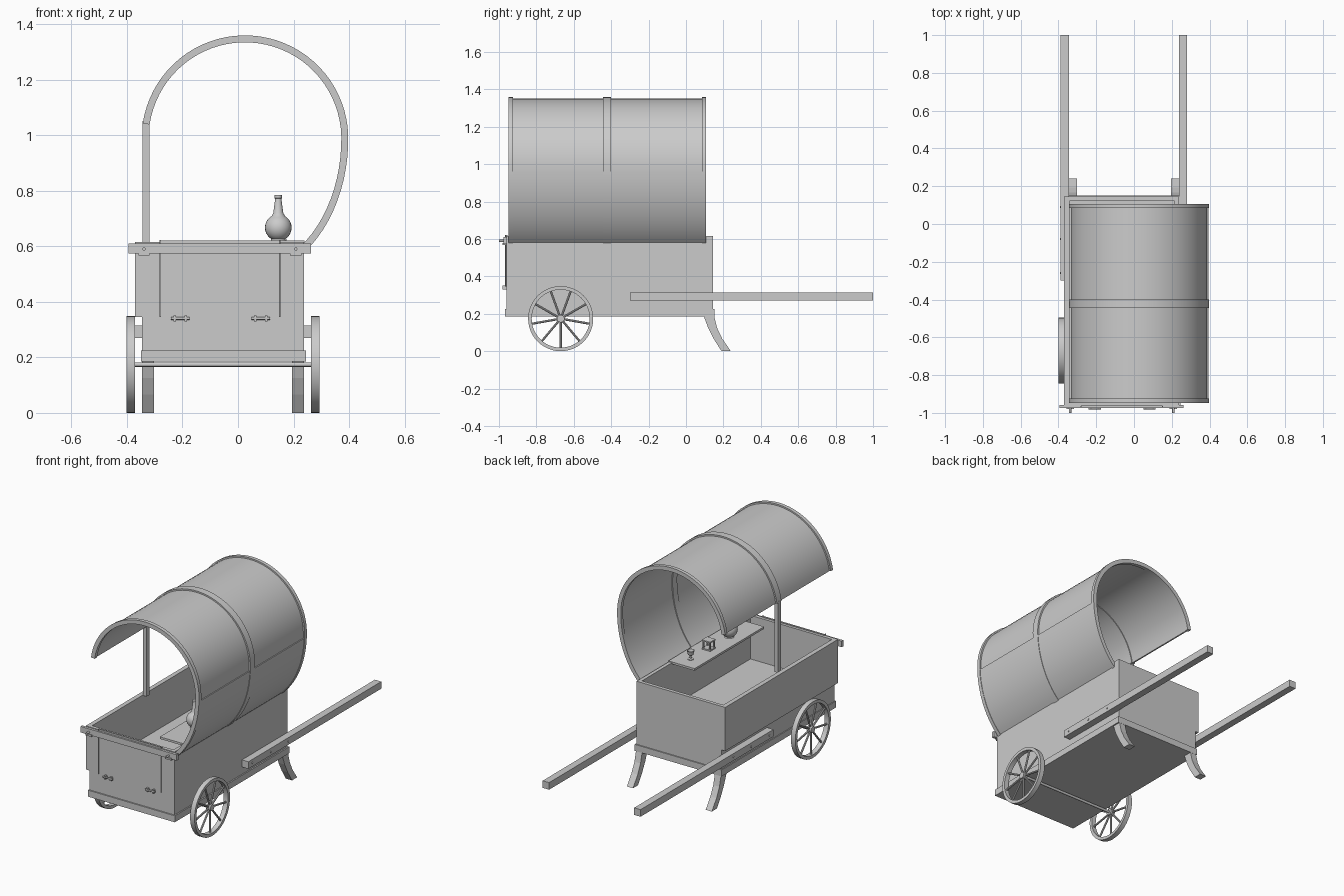
import bpy, bmesh
from math import sin, cos, pi, radians
from mathutils import Vector

if "Cube" in bpy.data.objects:
    bpy.data.objects.remove(bpy.data.objects["Cube"])

CX = -0.054  # centre line of the cart body


def finish(name, bm, smooth=False):
    bmesh.ops.recalc_face_normals(bm, faces=bm.faces)
    me = bpy.data.meshes.new(name)
    bm.to_mesh(me)
    bm.free()
    ob = bpy.data.objects.new(name, me)
    bpy.context.collection.objects.link(ob)
    if smooth:
        bpy.ops.object.select_all(action='DESELECT')
        ob.select_set(True)
        bpy.context.view_layer.objects.active = ob
        bpy.ops.object.shade_smooth_by_angle(angle=radians(35))
    return ob


def add_box(bm, x0, x1, y0, y1, z0, z1):
    vs = bmesh.ops.create_cube(bm, size=1)['verts']
    for v in vs:
        v.co = ((x0 + x1) / 2 + v.co.x * (x1 - x0), (y0 + y1) / 2 + v.co.y * (y1 - y0),
                (z0 + z1) / 2 + v.co.z * (z1 - z0))


def box(name, *d):
    bm = bmesh.new()
    add_box(bm, *d)
    return finish(name, bm)


def add_rod(bm, p, q, r, n=12):
    p, q = Vector(p), Vector(q)
    vs = bmesh.ops.create_cone(bm, cap_ends=True, segments=n, radius1=r, radius2=r, depth=(q - p).length)['verts']
    rot = (q - p).to_track_quat('Z', 'Y')
    for v in vs:
        v.co = rot @ v.co + (p + q) / 2


def rod(name, p, q, r, n=12):
    bm = bmesh.new()
    add_rod(bm, p, q, r, n)
    return finish(name, bm, True)


def strip(name, sections, closed=False, smooth=True):
    """Join equal loops of points into a tube."""
    bm = bmesh.new()
    loops = [[bm.verts.new(c) for c in s] for s in sections]
    n = len(loops[0])
    pairs = list(zip(loops, loops[1:] + loops[:1])) if closed else list(zip(loops, loops[1:]))
    for a, b in pairs:
        for i in range(n):
            bm.faces.new((a[i], a[(i + 1) % n], b[(i + 1) % n], b[i]))
    if not closed:
        bm.faces.new(loops[0])
        bm.faces.new(loops[-1])
    return finish(name, bm, smooth)


def lathe(name, x, y, z, profile, n=24):
    return strip(name, [[(x + r * cos(2 * pi * i / n), y + r * sin(2 * pi * i / n), z + h) for i in range(n)]
                        for r, h in profile])


# cart body: open box with raised floor and a wider upper left wall
L, R, F, B, T = -0.345, 0.237, -0.96, 0.145, 0.615
box("body_base", L, R, F, B, 0.19, 0.345)
box("left_wall", -0.37, L + 0.003, F, B, 0.345, T)
box("right_wall", R - 0.022, R, F, B, 0.345, T)
box("front_wall", L, R - 0.022, F, F + 0.022, 0.345, T)
box("back_wall", L, R - 0.022, B - 0.022, B, 0.345, T)
box("bottom_skirt", -0.35, 0.245, -0.968, 0.152, 0.185, 0.225)

# front rail, door panel and fittings
box("front_rail", -0.395, 0.262, -0.975, -0.958, 0.573, 0.61)
box("front_door", -0.28, 0.15, -0.964, -0.955, 0.345, 0.62)
for x in (-0.28, 0.15):
    rod("door_rod", (x, -0.966, 0.345), (x, -0.966, 0.622), 0.003, 8)
for x in (-0.338, 0.208):
    box("rail_clip", x - 0.02, x + 0.02, -0.98, -0.96, 0.567, 0.579)
    rod("rail_peg", (x, -0.97, 0.59), (x, -1.0, 0.59), 0.006)
for x in (-0.208, 0.082):
    bm = bmesh.new()
    add_rod(bm, (x - 0.033, -0.976, 0.34), (x + 0.033, -0.976, 0.34), 0.005)
    for s in (-0.02, 0.02):
        add_box(bm, x + s - 0.005, x + s + 0.005, -0.98, -0.955, 0.329, 0.351)
    finish("door_handle", bm, True)

# wheels, handles and legs on both sides
rod("axle", (-0.385, -0.67, 0.174), (0.277, -0.67, 0.174), 0.008)
for s in (-1, 1):
    wx, wy, wz = CX + s * 0.332, -0.67, 0.174
    rim = [(0.174, -0.015), (0.174, 0.015), (0.155, 0.015), (0.155, -0.015)]
    strip("wheel_rim", [[(wx + h, wy + r * cos(a), wz + r * sin(a)) for r, h in rim]
                        for a in (2 * pi * i / 48 for i in range(48))], closed=True)
    rod("wheel_hub", (wx - 0.015, wy, wz), (wx + 0.015, wy, wz), 0.02, 20)
    bm = bmesh.new()
    for i in range(9):
        a = 2 * pi * i / 9 + radians(30)
        add_rod(bm, (wx, wy + 0.01 * cos(a), wz + 0.01 * sin(a)),
                (wx, wy + 0.16 * cos(a), wz + 0.16 * sin(a)), 0.006, 8)
    finish("wheel_spokes", bm, True)

    hx = CX + s * 0.313
    box("pull_handle", hx - 0.022, hx + 0.022, -0.3, 1.0, 0.27, 0.314)
    for y in (-0.26, -0.08, 0.09):
        rod("handle_bolt", (hx, y, 0.292), (hx + s * 0.026, y, 0.292), 0.006)

    lx = CX + s * 0.27
    leg = [(0.094, 0.15, 0.19), (0.118, 0.166, 0.125), (0.148, 0.194, 0.066), (0.19, 0.24, 0.0)]
    strip("support_leg", [[(lx - 0.021, a, z), (lx + 0.021, a, z), (lx + 0.021, b, z), (lx - 0.021, b, z)]
                          for a, b, z in leg], smooth=False)


# curved canopy: round above, stretched ellipse below
def arc(name, off0, off1, t0, t1, y0, y1, n=48):
    def pt(t, off, y):
        bz = (0.372 if sin(t) > 0 else 0.5) - off
        return (0.025 + (0.372 - off) * cos(t), y, 0.987 + bz * sin(t))
    secs = []
    for i in range(n + 1):
        t = radians(t0 + (t1 - t0) * i / n)
        secs.append([pt(t, off0, y0), pt(t, off0, y1), pt(t, off1, y1), pt(t, off1, y0)])
    return strip(name, secs)


arc("canopy_shell", 0.009, 0.02, -55, 171.5, -0.94, 0.1)
for y0, y1 in ((-0.948, -0.925), (-0.445, -0.4), (0.085, 0.107)):
    arc("canopy_rib", 0.0, 0.025, -55, 171.5, y0, y1)
for y0, y1 in ((-0.93, -0.44), (-0.405, 0.09)):
    arc("canopy_side_panel", 0.003, 0.012, -54.5, -3, y0, y1, 16)
box("canopy_post", -0.343, -0.319, -0.438, -0.41, 0.61, 1.05)

# shelf with flask, lantern and cup
box("shelf", 0.06, 0.24, -0.85, -0.17, 0.607, 0.62)
ball = [(0.048 * cos(a), 0.047 + 0.048 * sin(a)) for a in (radians(d) for d in range(-60, 61, 12))]
lathe("flask", 0.145, -0.63, 0.62, [(0.028, 0)] + ball +
      [(0.018, 0.1), (0.011, 0.152), (0.014, 0.153), (0.014, 0.165), (0.009, 0.165)])
bm = bmesh.new()
for x in (0.12, 0.165):
    for y in (-0.455, -0.415):
        add_box(bm, x, x + 0.008, y, y + 0.008, 0.62, 0.675)
for z in (0.62, 0.67):
    add_box(bm, 0.118, 0.175, -0.457, -0.405, z, z + 0.008)
finish("lantern", bm)
lathe("cup", 0.15, -0.26, 0.62, [(0.017, 0), (0.017, 0.004), (0.006, 0.008), (0.006, 0.022), (0.016, 0.03),
                                 (0.022, 0.055), (0.019, 0.055), (0.012, 0.034)])
